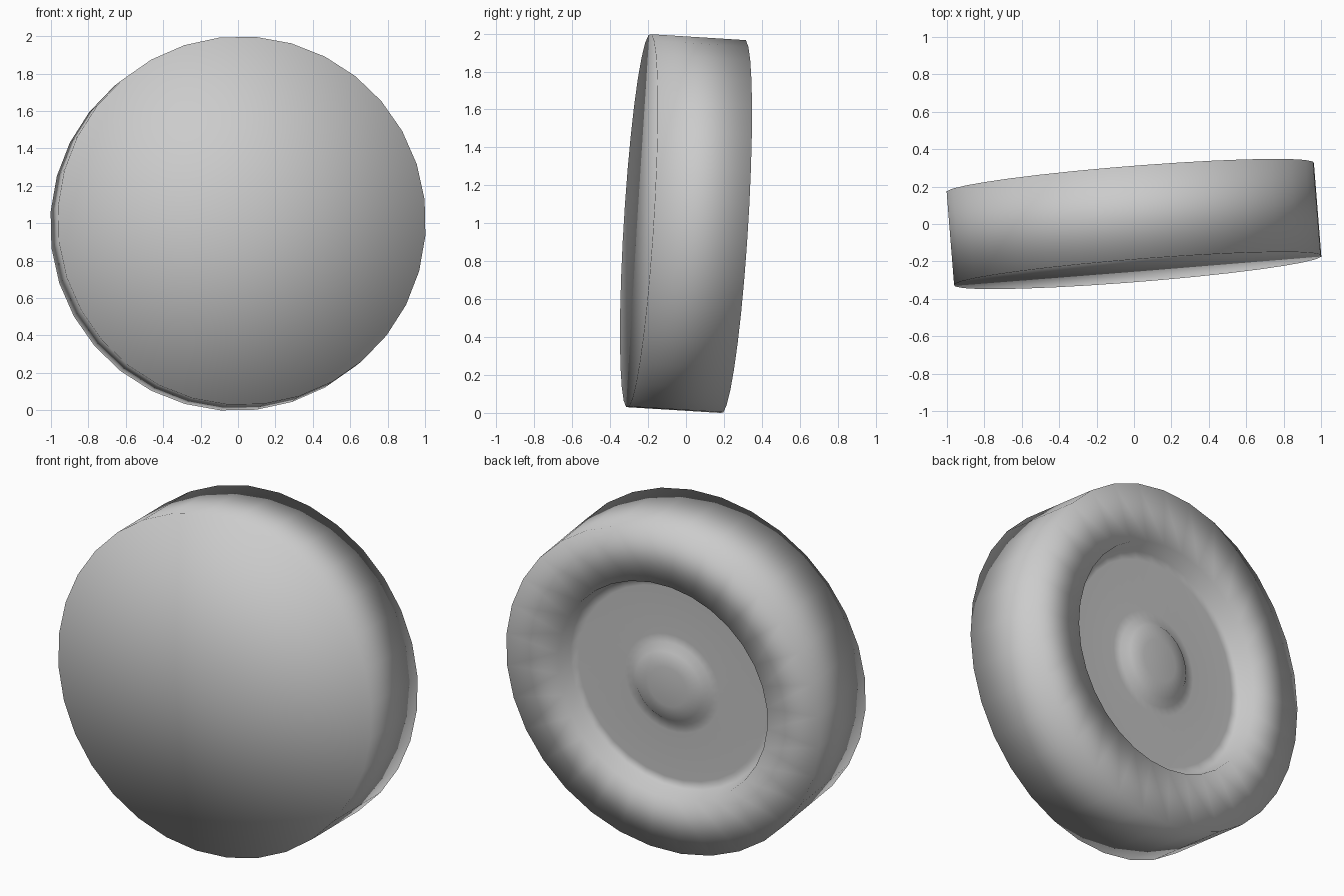
import bpy, bmesh, math
from mathutils import Vector

if "Cube" in bpy.data.objects:
    bpy.data.objects.remove(bpy.data.objects["Cube"])

SIDES = 32
# wheel axle, slightly turned and tipped (points to the back)
AXLE = Vector((-0.080, 1.0, -0.062)).normalized()
TURN = Vector((0, 1, 0)).rotation_difference(AXLE).to_matrix()
CENTRE = Vector((0, 0, 0.998))


def lathe(name, profile):
    """Revolve (radius, depth) points about the axle with smooth shading."""
    bm = bmesh.new()
    rings = []
    for r, y in profile:
        if r == 0:
            rings.append([bm.verts.new((0, y, 0))] * SIDES)
            continue
        ring = []
        for i in range(SIDES):
            a = 2 * math.pi * (i + 0.5) / SIDES + 0.02
            ring.append(bm.verts.new((r * math.cos(a), y, r * math.sin(a))))
        rings.append(ring)
    for low, high in zip(rings, rings[1:]):
        for i in range(SIDES):
            j = (i + 1) % SIDES
            corners = list(dict.fromkeys((low[i], low[j], high[j], high[i])))
            bm.faces.new(corners).smooth = True
    for v in bm.verts:
        v.co = TURN @ v.co + CENTRE
    bmesh.ops.recalc_face_normals(bm, faces=bm.faces)
    mesh = bpy.data.meshes.new(name)
    bm.to_mesh(mesh)
    bm.free()
    obj = bpy.data.objects.new(name, mesh)
    bpy.context.collection.objects.link(obj)
    return obj


# wheel: flat front cap, straight tread, flat back ring, recessed plate, low hub
lathe("wheel", [(0, -0.25), (0.988, -0.25), (0.988, 0.25), (0.66, 0.25),
                (0.64, 0.15), (0.59, 0.148), (0.30, 0.148), (0.25, 0.15),
                (0.21, 0.185), (0.12, 0.198), (0, 0.203)])
